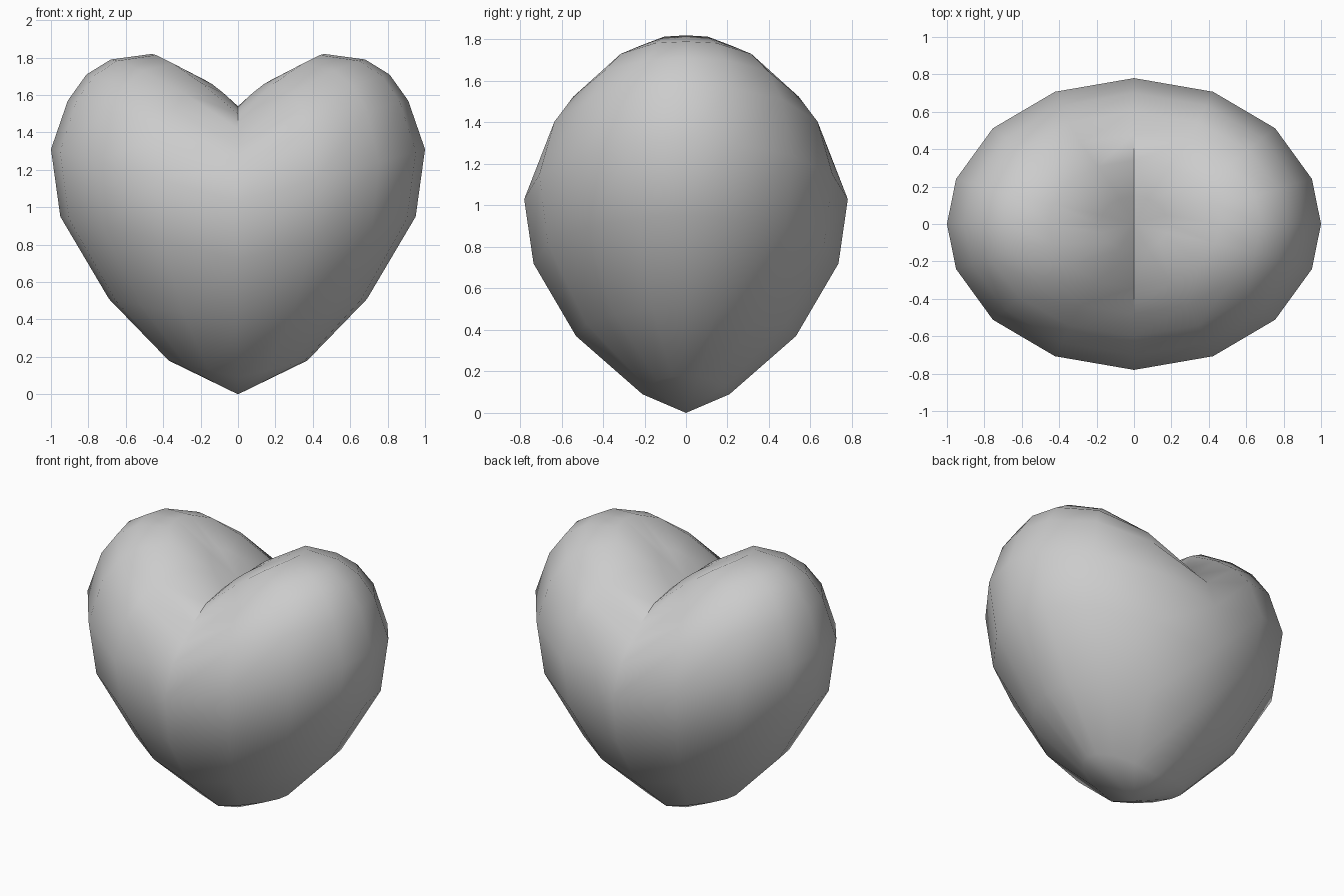
import bpy, bmesh, math

if "Cube" in bpy.data.objects:
    bpy.data.objects.remove(bpy.data.objects["Cube"])

# Heart rings, tip to cleft: (side x, side z, front y, front z, falloff)
RINGS = [
    (0.37, 0.18, 0.21, 0.09, 1.0), (0.69, 0.51, 0.53, 0.37, 1.0),
    (0.95, 0.95, 0.735, 0.72, 1.0), (1.00, 1.31, 0.78, 1.03, 1.0),
    (0.91, 1.57, 0.70, 1.23, 1.3), (0.81, 1.71, 0.60, 1.33, 1.3),
    (0.68, 1.79, 0.48, 1.42, 1.3), (0.46, 1.82, 0.34, 1.50, 1.3),
    (0.18, 1.68, 0.15, 1.535, 1.3),
]
QUARTER = [0, 18, 41, 65]  # uneven 16-sided cross-section
ANGLES = QUARTER + [90] + [180 - a for a in QUARTER[:0:-1]]
ANGLES = [math.radians(a) for a in ANGLES + [a + 180 for a in ANGLES]]
N = len(ANGLES)

bm = bmesh.new()
rings = []
for sx, sz, fy, fz, power in RINGS:
    ring = []
    for a in ANGLES:
        c = math.cos(a)
        # Each ring dips towards the centre plane, forming the two lobes
        dip = (1 - min(1, abs(c))) ** power
        ring.append(bm.verts.new((sx * c, fy * math.sin(a), sz + (fz - sz) * dip)))
    rings.append(ring)
tip = bm.verts.new((0, 0, 0))
cleft = bm.verts.new((0, 0, 1.54))

# Skin between rings, with fans at the tip and the cleft
for i in range(N):
    j = (i + 1) % N
    bm.faces.new((tip, rings[0][j], rings[0][i]))
    bm.faces.new((cleft, rings[-1][i], rings[-1][j]))
    for lo, hi in zip(rings, rings[1:]):
        bm.faces.new((lo[i], lo[j], hi[j], hi[i]))
bmesh.ops.recalc_face_normals(bm, faces=bm.faces)

mesh = bpy.data.meshes.new("heart")
bm.to_mesh(mesh)
bm.free()
heart = bpy.data.objects.new("heart", mesh)
bpy.context.collection.objects.link(heart)
bpy.context.view_layer.objects.active = heart
heart.select_set(True)
bpy.ops.object.shade_smooth_by_angle(angle=math.radians(45))
